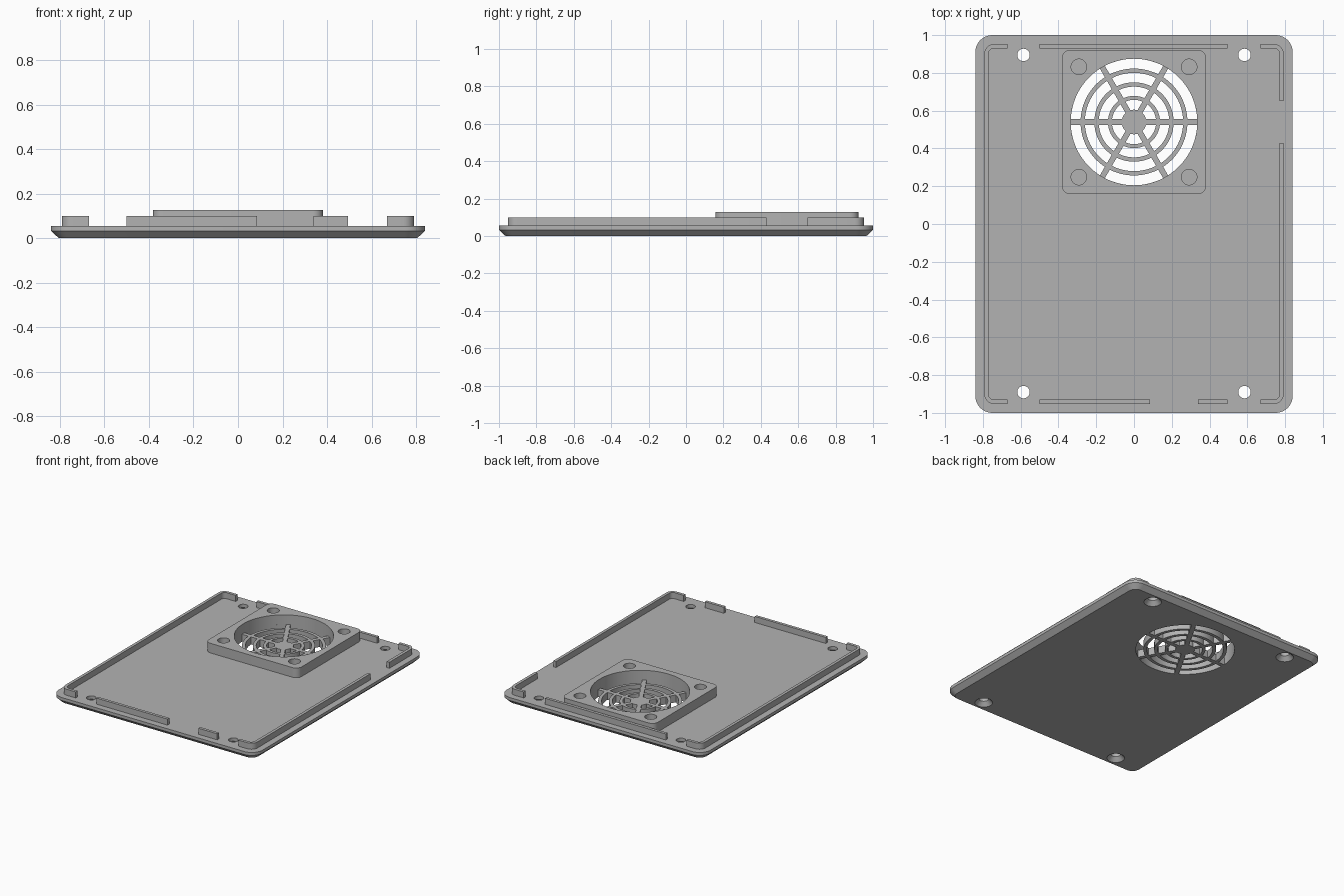
import bpy
import bmesh
from math import sin, cos, asin, pi, radians

if "Cube" in bpy.data.objects:
    bpy.data.objects.remove(bpy.data.objects["Cube"], do_unlink=True)

grey = bpy.data.materials.new("plain grey")
grey.use_nodes = True
GREY = (0.45, 0.45, 0.45, 1)
grey.diffuse_color = GREY
grey.node_tree.nodes["Principled BSDF"].inputs["Base Color"].default_value = GREY

TOP, LIP_TOP, FRAME_TOP = 0.055, 0.1, 0.127
FAN_Y = 0.54


def arc(cx, cy, r, a0, a1, n):
    return [(cx + r * cos(a0 + (a1 - a0) * i / n), cy + r * sin(a0 + (a1 - a0) * i / n))
            for i in range(n + 1)]


def circle(cx, cy, r, n=48):
    return arc(cx, cy, r, 0, 2 * pi, n)[:-1]


def rounded(hx, hy, r, cy=0):
    pts = []
    for k, (sx, sy) in enumerate([(1, 1), (-1, 1), (-1, -1), (1, -1)]):
        pts += arc(sx * (hx - r), cy + sy * (hy - r), r, k * pi / 2, (k + 1) * pi / 2, 10)
    return pts


def rect(x0, x1, y0, y1):
    return [(x0, y0), (x1, y0), (x1, y1), (x0, y1)]


def loft(bm, *levels):
    """Closed solid through (outline, height) levels."""
    rings = [[bm.verts.new((x, y, z)) for x, y in pts] for pts, z in levels]
    bm.faces.new(rings[0][::-1])
    bm.faces.new(rings[-1])
    for a, b in zip(rings, rings[1:]):
        for i in range(len(a)):
            j = (i + 1) % len(a)
            bm.faces.new((a[i], a[j], b[j], b[i]))


def prism(bm, pts, z0, z1):
    loft(bm, (pts, z0), (pts, z1))


def finish(bm, name):
    bmesh.ops.recalc_face_normals(bm, faces=bm.faces[:])
    me = bpy.data.meshes.new(name)
    bm.to_mesh(me)
    bm.free()
    me.materials.append(grey)
    ob = bpy.data.objects.new(name, me)
    bpy.context.collection.objects.link(ob)
    return ob


def select(ob):
    bpy.ops.object.select_all(action='DESELECT')
    ob.select_set(True)
    bpy.context.view_layer.objects.active = ob


def cut(ob, cutter):
    select(ob)
    mod = ob.modifiers.new("openings", 'BOOLEAN')
    mod.operation, mod.solver, mod.object = 'DIFFERENCE', 'EXACT', cutter
    bpy.ops.object.modifier_apply(modifier=mod.name)
    bpy.data.objects.remove(cutter, do_unlink=True)


def smooth(ob):
    select(ob)
    bpy.ops.object.shade_smooth_by_angle(angle=radians(30))


# Base plate with chamfered underside
bm = bmesh.new()
loft(bm, (rounded(0.805, 0.965, 0.055), 0), (rounded(0.84, 1, 0.09), 0.033),
     (rounded(0.84, 1, 0.09), TOP))
plate = finish(bm, "base_plate")

# Plate openings: countersunk screw holes and grille slots between spokes
bm = bmesh.new()
for x in (-0.585, 0.585):
    for y in (-0.89, 0.895):
        loft(bm, (circle(x, y, 0.069), -0.01), (circle(x, y, 0.033), 0.03),
             (circle(x, y, 0.033), TOP + 0.02))
SPOKE = 0.015
for r0, r1 in [(0.065, 0.117), (0.138, 0.187), (0.21, 0.26), (0.283, 0.335)]:
    for k in range(6):
        a, b = k * pi / 3, (k + 1) * pi / 3
        i, o = asin(SPOKE / r0), asin(SPOKE / r1)
        prism(bm, arc(0, FAN_Y, r1, a + o, b - o, 14) + arc(0, FAN_Y, r0, b - i, a + i, 14),
              -0.02, TOP + 0.02)
cut(plate, finish(bm, "plate_cutter"))
smooth(plate)

# Raised fan frame with round opening and four mounting holes
bm = bmesh.new()
prism(bm, rounded(0.382, 0.382, 0.045, FAN_Y), TOP, FRAME_TOP)
frame = finish(bm, "fan_frame")
bm = bmesh.new()
prism(bm, circle(0, FAN_Y, 0.335, 84), 0, 0.2)
for sx in (-1, 1):
    for sy in (-1, 1):
        prism(bm, circle(sx * 0.292, FAN_Y + sy * 0.292, 0.041), 0, 0.2)
cut(frame, finish(bm, "frame_cutter"))
smooth(frame)

# Locating lip around the rim
LX, LY, WALL, END = 0.792, 0.952, 0.022, 0.67


def corner(sx, sy, inset):
    """Lip corner, from the short end leg round to the long side."""
    r = 0.05 - inset
    pts = arc(LX - 0.05, LY - 0.05, r, pi / 2, 0, 8)
    return [(sx * x, sy * y) for x, y in [(END, LY - inset)] + pts]


def lip(name, outline):
    bm = bmesh.new()
    prism(bm, outline, TOP, LIP_TOP)
    smooth(finish(bm, name))


def right_side(inset):
    return corner(-1, 1, inset) + corner(-1, -1, inset)[::-1]


lip("right_lip", right_side(0) + right_side(WALL)[::-1])
for name, sy, y_end in [("left_back_lip", 1, 0.65), ("left_front_lip", -1, 0.43)]:
    outer = corner(1, sy, 0) + [(LX, y_end)]
    inner = corner(1, sy, WALL) + [(LX - WALL, y_end)]
    lip(name, outer + inner[::-1])
lip("back_lip", rect(-0.5, 0.495, LY - WALL, LY))
lip("front_long_lip", rect(-0.5, 0.085, -LY, WALL - LY))
lip("front_short_lip", rect(0.34, 0.495, -LY, WALL - LY))
